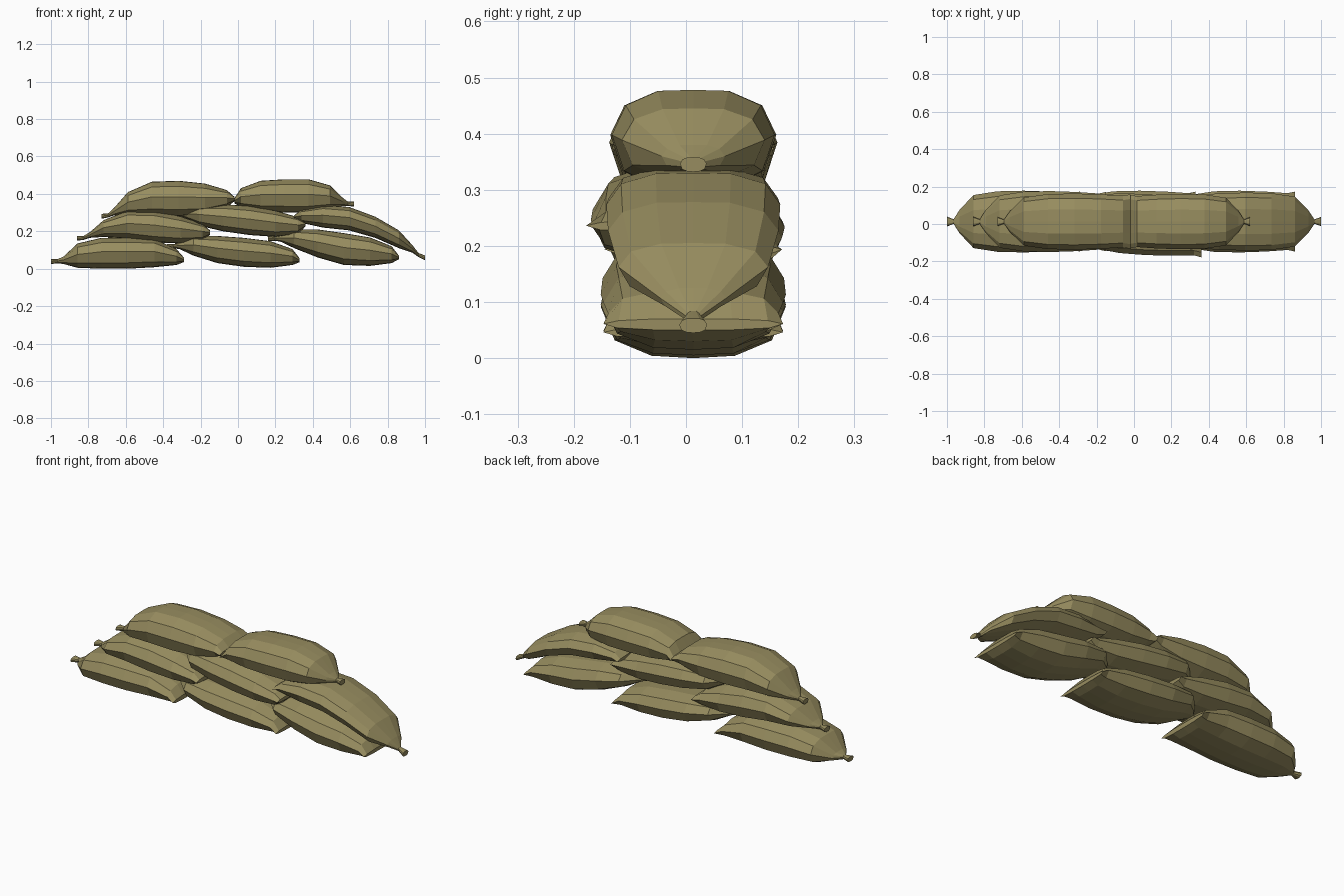
import bpy, bmesh

# One burlap colour for everything
burlap = bpy.data.materials.new("khaki burlap")
burlap.diffuse_color = (0.31, 0.265, 0.115, 1)

# Half cross-section of a filled bag (width, height as fractions), top to bottom
HALF = [(0.43, 0.98), (0.83, 0.69), (1.0, 0.1), (0.85, -0.62), (0.45, -0.95)]
RING = [(0, 1.0)] + HALF + [(0, -1.0)] + [(-a, b) for a, b in reversed(HALF)]

# Stations from the stitched end to the tied end, and the width at each
T = [0, 0.055, 0.22, 0.42, 0.62, 0.80, 0.905, 0.95, 1.0]
WIDTH = [0.97, 0.92, 0.97, 1.0, 0.98, 0.86, 0.38, 0.075, 0.16]


def sandbag(name, x_seam, x_tie, low, high, neck, tie, w, cy=0.013, yaw=0.0):
    """Loft a bag: flat stitched end at x_seam, gathered tuft at x_tie."""
    low = low + [neck - 0.011, tie - 0.013]
    high = high + [neck + 0.011, tie + 0.013]
    bm = bmesh.new()
    rings = []
    for t, f, lo, hi in zip(T, WIDTH, low, high):
        x = x_seam + (x_tie - x_seam) * t
        y0 = cy + yaw * (1 - 2 * t)
        mid, half = (lo + hi) / 2, (hi - lo) / 2
        rings.append([bm.verts.new((x, y0 + a * w * f, mid + b * half))
                      for a, b in RING])
    n = len(RING)
    for r0, r1 in zip(rings, rings[1:]):
        for i in range(n):
            j = (i + 1) % n
            bm.faces.new((r0[i], r0[j], r1[j], r1[i]))
    bm.faces.new(rings[0])
    bm.faces.new(rings[-1])
    bmesh.ops.recalc_face_normals(bm, faces=bm.faces)
    me = bpy.data.meshes.new(name)
    bm.to_mesh(me)
    bm.free()
    me.materials.append(burlap)
    ob = bpy.data.objects.new(name, me)
    bpy.context.collection.objects.link(ob)
    return ob


# Bottom row
sandbag("bottom_bag_left", -0.29, -1.0,
        [.035, .02, .008, 0, 0, .005, .025],
        [.06, .105, .16, .167, .165, .135, .065], .04, .038, .165)
sandbag("bottom_bag_middle", 0.33, -0.38,
        [.035, .02, .005, .01, .03, .07, .105],
        [.055, .105, .147, .165, .175, .175, .14], .12, .12, .165)
sandbag("bottom_bag_right", 0.86, 0.16,
        [.05, .03, .015, .02, .06, .11, .145],
        [.07, .12, .167, .19, .21, .21, .18], .16, .16, .165)

# Middle row
sandbag("middle_bag_left", -0.15, -0.86,
        [.18, .15, .135, .14, .16, .17, .165],
        [.205, .24, .28, .31, .31, .26, .195], .165, .163, .163)
sandbag("middle_bag_centre", 0.36, -0.35,
        [.225, .185, .17, .18, .20, .23, .27],
        [.245, .275, .31, .335, .345, .34, .315], .295, .295, .163, 0.0, -0.02)
sandbag("middle_bag_right", 0.30, 1.0,
        [.265, .245, .22, .205, .165, .11, .085],
        [.285, .315, .34, .33, .278, .205, .125], .073, .058, .155)

# Top row
sandbag("top_bag_left", -0.02, -0.73,
        [.36, .33, .29, .28, .285, .29, .285],
        [.385, .42, .455, .47, .465, .41, .325], .285, .28, .15)
sandbag("top_bag_right", -0.02, 0.62,
        [.35, .33, .305, .30, .30, .32, .335],
        [.375, .43, .47, .478, .478, .445, .38], .347, .345, .148)
